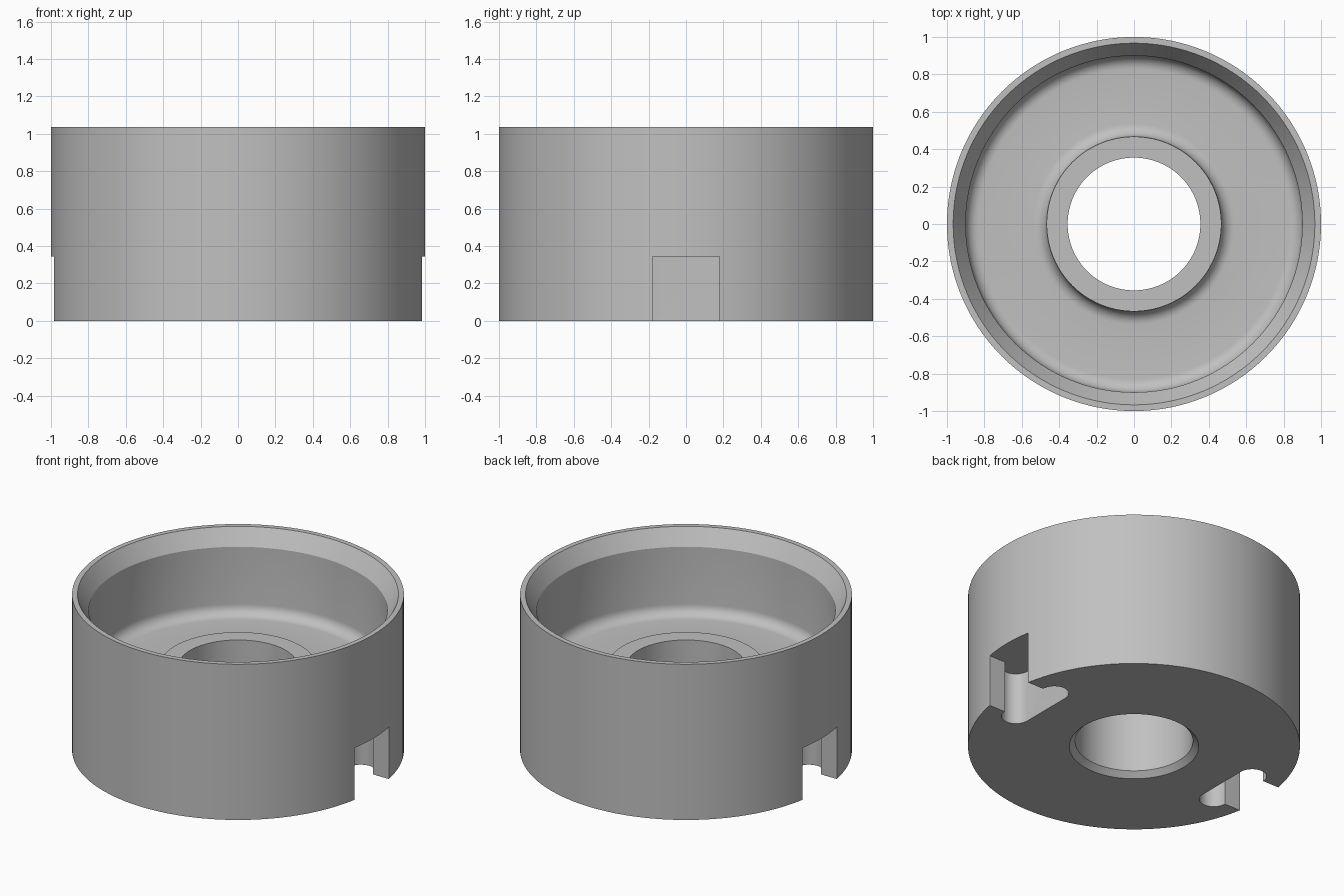
import bpy, bmesh
from math import pi, cos, sin
from mathutils import Vector, Matrix

cube = bpy.data.objects.get("Cube")
if cube:
    bpy.data.objects.remove(cube, do_unlink=True)

HEIGHT, FLOOR, BOSS = 1.035, 0.48, 0.565
SEGMENTS = 128

grey = bpy.data.materials.new("satin_grey")
grey.use_nodes = True
colour = (0.53, 0.53, 0.53, 1)
grey.diffuse_color = colour
grey.node_tree.nodes["Principled BSDF"].inputs["Base Color"].default_value = colour


def arc(cx, cy, radius, start, end, steps):
    """Points along a circular arc, both ends included."""
    angles = [start + (end - start) * i / steps for i in range(steps + 1)]
    return [(cx + radius * cos(a), cy + radius * sin(a)) for a in angles]


def make_object(name, bm):
    bmesh.ops.recalc_face_normals(bm, faces=bm.faces)
    mesh = bpy.data.meshes.new(name)
    bm.to_mesh(mesh)
    bm.free()
    mesh.materials.append(grey)
    obj = bpy.data.objects.new(name, mesh)
    bpy.context.collection.objects.link(obj)
    return obj


def lathe(name, profile):
    """Revolve a closed (radius, z) profile around the z axis."""
    bm = bmesh.new()
    rings = []
    for i in range(SEGMENTS):
        turn = Matrix.Rotation(2 * pi * i / SEGMENTS, 3, "Z")
        rings.append([bm.verts.new(turn @ Vector((r, 0, z))) for r, z in profile])
    for i, ring in enumerate(rings):
        following = rings[(i + 1) % SEGMENTS]
        for j in range(len(profile)):
            k = (j + 1) % len(profile)
            bm.faces.new((ring[j], following[j], following[k], ring[k]))
    return make_object(name, bm)


def prism(name, outline, bottom, top):
    bm = bmesh.new()
    face = bm.faces.new([bm.verts.new((x, y, bottom)) for x, y in outline])
    grown = bmesh.ops.extrude_face_region(bm, geom=[face])["geom"]
    verts = [v for v in grown if isinstance(v, bmesh.types.BMVert)]
    bmesh.ops.translate(bm, verts=verts, vec=(0, 0, top - bottom))
    return make_object(name, bm)


# Cup body: chamfered bore, raised boss, filleted floor, bevelled rim
FILLET = 0.07
profile = [(0.39, 0), (1, 0), (1, HEIGHT), (0.967, HEIGHT), (0.9, 0.93)]
profile += arc(0.9 - FILLET, FLOOR + FILLET, FILLET, 0, -pi / 2, 8)
profile += arc(0.467 + FILLET, FLOOR + FILLET, FILLET, -pi / 2, -pi, 8)
profile += [(0.467, BOSS), (0.355, BOSS), (0.355, 0.035)]
body = lathe("cup_body", profile)

# Bayonet slots: a straight channel opening into a round-ended pocket
EAR, HALF, POCKET = 0.0875, 0.18, 0.778
outline = [(1.1, -HALF), (1.1, HALF)]
outline += arc(POCKET, HALF, EAR, 0, pi, 16)
outline += arc(POCKET, -HALF, EAR, pi, 2 * pi, 16)

bpy.context.view_layer.objects.active = body
for side, sign in (("left", 1), ("right", -1)):
    cutter = prism(side + "_slot_cutter", [(sign * x, sign * y) for x, y in outline], -0.1, 0.345)
    cutter.hide_render = True
    cut = body.modifiers.new(side + "_slot", "BOOLEAN")
    cut.operation = "DIFFERENCE"
    cut.solver = "EXACT"
    cut.object = cutter
    bpy.ops.object.modifier_apply(modifier=cut.name)
    bpy.data.objects.remove(cutter, do_unlink=True)

body.select_set(True)
bpy.ops.object.shade_smooth_by_angle(angle=0.4)
